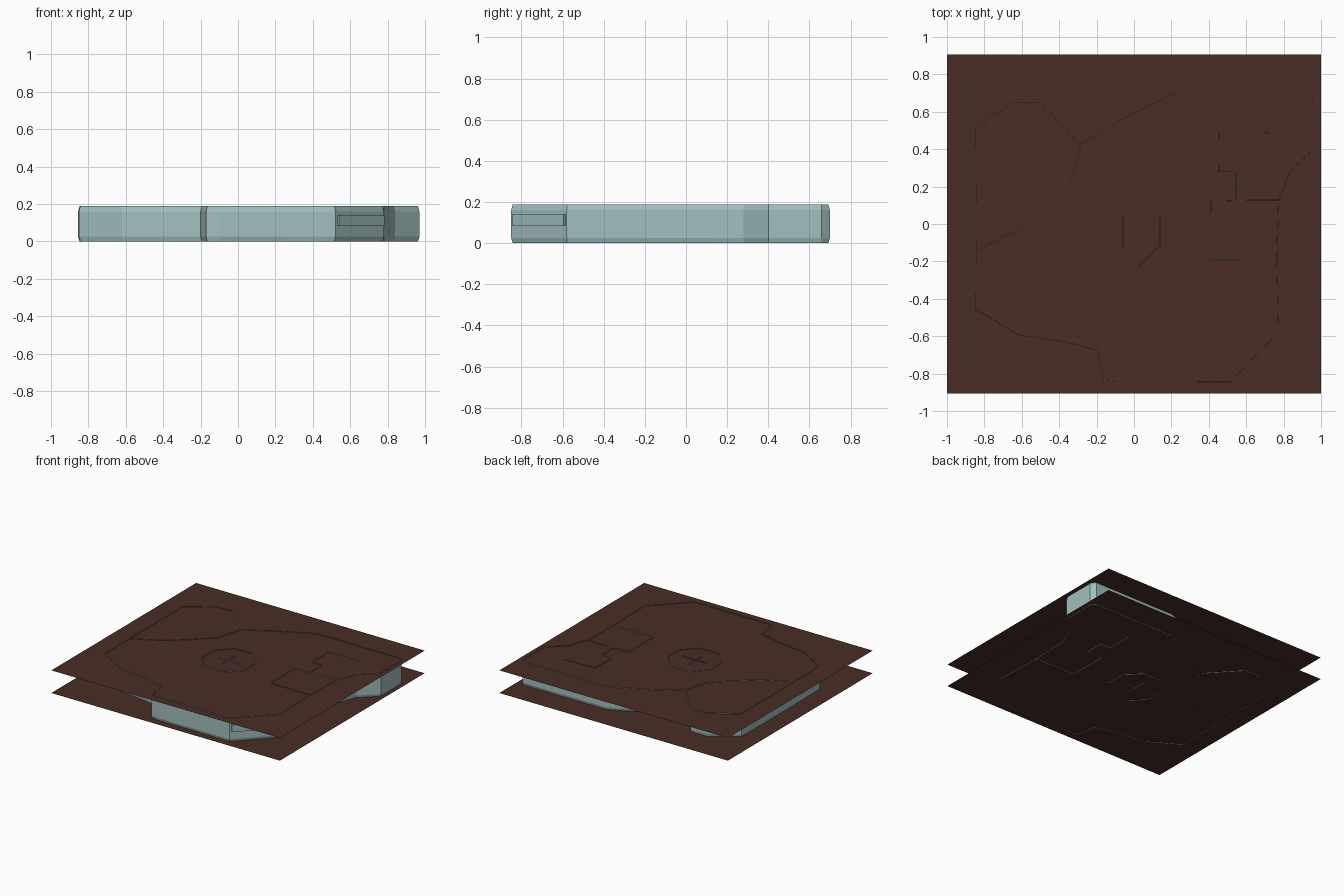
import bpy, bmesh, math
from mathutils import Vector

if "Cube" in bpy.data.objects:
    bpy.data.objects.remove(bpy.data.objects["Cube"])


def material(name, rgb):
    m = bpy.data.materials.new(name)
    m.diffuse_color = (*rgb, 1)
    m.use_nodes = True
    m.node_tree.nodes["Principled BSDF"].inputs["Base Color"].default_value = m.diffuse_color
    return m


BROWN = material("brown", (0.065, 0.027, 0.018))
TEAL = material("pale_teal", (0.36, 0.52, 0.52))


def finish(name, bm, mat):
    me = bpy.data.meshes.new(name)
    bm.to_mesh(me)
    bm.free()
    ob = bpy.data.objects.new(name, me)
    me.materials.append(mat)
    bpy.context.collection.objects.link(ob)
    return ob


# Floor and ceiling sheets
def sheet(name, z):
    bm = bmesh.new()
    bm.faces.new([bm.verts.new((x, y, z)) for x, y in
                  ((-1, -.905), (1, -.905), (1, .905), (-1, .905))])
    finish(name, bm, BROWN)


sheet("floor_sheet", 0.005)
sheet("ceiling_sheet", 0.184)

# Wall strips: a plan path swept up through a slightly bowed profile
PROFILE = ((0, .008), (.025, 0), (.08, 0), (.16, 0), (.188, .008))


def wall(name, path, closed=False):
    pts = [Vector(p) for p in path]
    n = len(pts)
    bm = bmesh.new()
    columns = []
    for i, p in enumerate(pts):
        a = pts[i - 1] if closed or i else p
        b = pts[(i + 1) % n] if closed or i < n - 1 else p
        t = (b - a).normalized()
        inward = Vector((-t.y, t.x))
        columns.append([bm.verts.new((*(p + inward * d), z)) for z, d in PROFILE])
    for i in range(n if closed else n - 1):
        a, b = columns[i], columns[(i + 1) % n]
        for k in range(len(PROFILE) - 1):
            bm.faces.new((a[k], b[k], b[k + 1], a[k + 1]))
    return finish(name, bm, TEAL)


# Outer boundary, counter-clockwise from the front left corner
wall("outer_wall", [
    (-.17, -.84), (-.09, -.85), (.09, -.85), (.27, -.85), (.52, -.85),
    (.78, -.58), (.77, -.18), (.78, .12), (.84, .28), (.97, .40),
    (.97, .66), (.94, .70), (.6, .70), (.22, .70), (.14, .67),
    (-.08, .56), (-.29, .43), (-.50, .66), (-.64, .66), (-.85, .52),
    (-.855, 0), (-.85, -.46), (-.62, -.60), (-.36, -.64), (-.20, -.68)], True)

# Central eight-sided room with a dividing wall
centre = Vector((-.05, -.04))
ring = [centre + Vector((math.cos(a), math.sin(a))) * .21
        for a in (math.radians(22.5 + 45 * i) for i in range(8))]
wall("centre_room", ring, True)
wall("centre_divider", [(-.15, -.05), (.06, -.05)])
wall("centre_cross_wall", [(-.05, -.12), (-.05, .05)])

# Stepped rooms on the right
wall("right_room_wall", [(.77, -.18), (.42, -.18), (.42, .12), (.55, .12),
                         (.55, .28), (.46, .28), (.46, .48), (.72, .48)])
wall("right_partition", [(.60, .12), (.78, .12)])

# Winding passage on the left
wall("left_passage", [(-.29, .43), (-.34, .24), (-.48, .10), (-.64, -.03), (-.85, -.14)])

# Long panel on the angled front wall
bm = bmesh.new()
bmesh.ops.create_cube(bm, size=1)
panel = finish("angled_panel", bm, TEAL)
panel.scale = (.35, .014, .055)
panel.rotation_euler.z = math.radians(46)
panel.location = (.656, -.716, .112)
